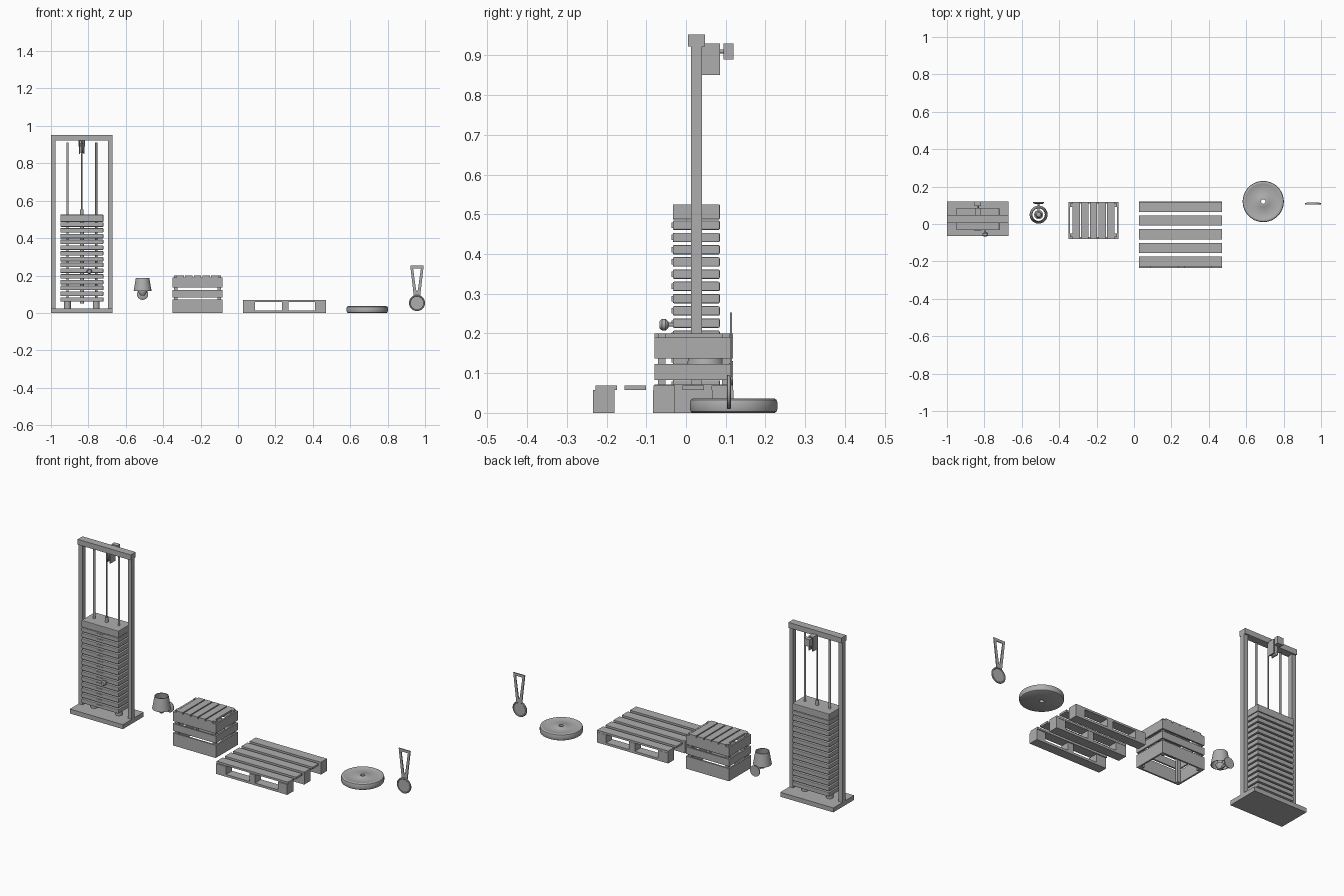
import bpy, bmesh, math
from mathutils import Matrix, Vector

cube = bpy.data.objects.get("Cube")
if cube:
    bpy.data.objects.remove(cube, do_unlink=True)

grey = bpy.data.materials.new("plain grey")
grey.use_nodes = True
grey.diffuse_color = (0.42, 0.42, 0.42, 1)
grey.node_tree.nodes["Principled BSDF"].inputs["Base Color"].default_value = grey.diffuse_color


def finish(name, bm, bevel=0, smooth=False):
    bmesh.ops.recalc_face_normals(bm, faces=bm.faces)
    mesh = bpy.data.meshes.new(name)
    bm.to_mesh(mesh)
    bm.free()
    mesh.materials.append(grey)
    if smooth:
        mesh.shade_smooth()
        mesh.set_sharp_from_angle(angle=math.radians(35))
    obj = bpy.data.objects.new(name, mesh)
    bpy.context.collection.objects.link(obj)
    if bevel:
        mod = obj.modifiers.new("edge bevel", "BEVEL")
        mod.width, mod.segments = bevel, 2
    return obj


def box(name, x, y, z, bevel=0):
    """Box from (min, max) pairs on each axis."""
    bm = bmesh.new()
    bmesh.ops.create_cube(bm, size=1)
    for v in bm.verts:
        v.co = [(lo + hi) / 2 + c * (hi - lo) for c, (lo, hi) in zip(v.co, (x, y, z))]
    return finish(name, bm, bevel)


def lathe(name, profile, origin, axis="Z", closed=False, steps=48):
    """Spin (radius, height) points round an axis through origin."""
    bm = bmesh.new()
    points = profile + profile[:1] if closed else profile
    verts = [bm.verts.new((r, 0, h)) for r, h in points]
    edges = [bm.edges.new(pair) for pair in zip(verts, verts[1:])]
    bmesh.ops.spin(bm, geom=verts + edges, cent=(0, 0, 0), axis=(0, 0, 1),
                   angle=math.tau, steps=steps)
    bmesh.ops.remove_doubles(bm, verts=bm.verts, dist=1e-5)
    turn = {"Z": Matrix(), "Y": Matrix.Rotation(-math.pi / 2, 4, "X"),
            "X": Matrix.Rotation(math.pi / 2, 4, "Y")}[axis]
    bm.transform(Matrix.Translation(origin) @ turn)
    return finish(name, bm, smooth=True)


def rod(name, radius, length, origin, axis="Z", steps=24):
    return lathe(name, [(0, 0), (radius, 0), (radius, length), (0, length)], origin, axis, steps=steps)


def plate(name, outline, y0, y1):
    """Upright plate from an (x, z) outline."""
    bm = bmesh.new()
    face = bm.faces.new([bm.verts.new((x, y0, z)) for x, z in outline])
    new = bmesh.ops.extrude_face_region(bm, geom=[face])["geom"]
    moved = [v for v in new if isinstance(v, bmesh.types.BMVert)]
    bmesh.ops.translate(bm, verts=moved, vec=Vector((0, y1 - y0, 0)))
    return finish(name, bm)


# Weight machine: frame
cx, cy = -0.835, 0.026
box("machine_base", (-1, -0.67), (-0.065, 0.12), (0, 0.025))
box("machine_top_beam", (-1, -0.67), (0.005, 0.048), (0.922, 0.952))
for side, x in (("right", -0.988), ("left", -0.682)):
    box(side + "_post", (x - 0.012, x + 0.012), (0.013, 0.04), (0.025, 0.922))

# Weight machine: stack, guide rods and cable
for i in range(14):
    z = 0.072 + 0.0308 * i
    box(f"stack_plate_{i + 1}", (-0.95, -0.72), (-0.033, 0.085), (z - 0.0118, z + 0.0118), 0.003)
    box(f"plate_tag_{i + 1}", (cx - 0.02, cx + 0.02), (-0.036, -0.033), (z - 0.007, z + 0.007))
box("stack_top_plate", (-0.95, -0.72), (-0.033, 0.085), (0.487, 0.525), 0.002)
for side, x in (("right", cx - 0.077), ("left", cx + 0.077)):
    rod(side + "_guide_rod", 0.006, 0.885, (x, cy, 0.025))
    rod(side + "_rubber_foot", 0.018, 0.038, (x, cy, 0.025))
rod("stack_stem", 0.011, 0.445, (cx, cy, 0.05))
rod("cable_fitting", 0.009, 0.03, (cx, cy, 0.522))
rod("cable", 0.0035, 0.37, (cx, cy, 0.55))
lathe("selector_pin", [(0, 0), (0.009, 0), (0.014, 0.006), (0.014, 0.016),
                       (0.009, 0.022), (0.005, 0.023), (0.005, 0.04), (0, 0.04)],
      (-0.795, -0.067, 0.222), "Y", steps=24)

# Weight machine: pulley
for s in (-1, 1):
    x = cx + s * 0.012
    box("pulley_cheek", (x - 0.003, x + 0.003), (0.04, 0.085), (0.85, 0.93))
lathe("pulley_wheel", [(0, -0.008), (0.028, -0.008), (0.022, 0), (0.028, 0.008), (0, 0.008)],
      (cx, 0.058, 0.882), "X")
box("pulley_block", (cx - 0.015, cx + 0.015), (0.04, 0.085), (0.918, 0.93))
rod("pulley_stub", 0.005, 0.02, (cx, 0.08, 0.91), "Y")
box("pulley_mount", (cx - 0.018, cx + 0.018), (0.095, 0.12), (0.89, 0.93))

# Wall lamp
lx, ly = -0.51, 0.05
lathe("lamp_shade", [(0.048, 0.116), (0.036, 0.187), (0.033, 0.187), (0.045, 0.116)],
      (lx, ly, 0), closed=True)
lathe("lamp_bulb", [(0, 0.172), (0.012, 0.168), (0.019, 0.155), (0.017, 0.143),
                    (0.01, 0.13), (0, 0.13)], (lx, ly, 0), steps=32)
lathe("lamp_socket", [(0, 0.092), (0.01, 0.092), (0.024, 0.112), (0.024, 0.118),
                      (0.013, 0.12), (0.013, 0.138), (0, 0.138)], (lx, ly, 0), steps=32)
rod("lamp_arm", 0.006, 0.06, (lx, ly, 0.1), "Y")
lathe("lamp_wall_mount", [(0, 0), (0.022, 0), (0.03, 0.005), (0.03, 0.01), (0, 0.01)],
      (lx, 0.108, 0.1), "Y")

# Crate, open at the bottom
x0, x1, y0, y1 = -0.35, -0.083, -0.079, 0.118
t = 0.009
for z in ((0, 0.071), (0.083, 0.123), (0.137, 0.19)):
    for y in (y0, y1 - t):
        box("crate_long_board", (x0, x1), (y, y + t), z)
    for x in (x0, x1 - t):
        box("crate_end_board", (x, x + t), (y0 + t, y1 - t), z)
for x in (x0 + t, x1 - t - 0.018):
    for y in (y0 + t, y1 - t - 0.018):
        box("crate_corner_post", (x, x + 0.018), (y, y + 0.018), (0, 0.2))
pitch = 0.046
for i in range(5):
    mid = (x0 + x1) / 2 + (i - 2) * pitch
    box("crate_top_slat", (mid - 0.02, mid + 0.02), (y0, y1), (0.19, 0.2))

# Pallet
for i in range(5):
    y = -0.228 + 0.0732 * i
    box(f"pallet_deck_board_{i + 1}", (0.027, 0.47), (y, y + 0.054), (0.058, 0.069))
for y in (-0.234, -0.083, 0.066):
    ys = (y, y + 0.054)
    box("pallet_runner", (0.027, 0.47), ys, (0, 0.013))
    for xs in ((0.027, 0.09), (0.234, 0.27), (0.413, 0.47)):
        box("pallet_block", xs, ys, (0.013, 0.058))

# Weight disc with a centre hole
lathe("weight_disc", [(0.012, 0), (0.103, 0), (0.108, 0.003), (0.11, 0.009), (0.11, 0.027),
                      (0.108, 0.033), (0.103, 0.036), (0.096, 0.036), (0.092, 0.034),
                      (0.032, 0.034), (0.029, 0.036), (0.012, 0.036)],
      (0.691, 0.12, 0), closed=True, steps=64)

# Medal on a ribbon
mx = 0.957
lathe("medal", [(0, 0.002), (0.035, 0.002), (0.037, 0), (0.041, 0), (0.043, 0.002),
                (0.043, 0.008), (0.041, 0.01), (0.037, 0.01), (0.035, 0.008), (0, 0.008)],
      (mx, 0.103, 0.053), "Y")
for s, side in ((-1, "right"), (1, "left")):
    plate(side + "_ribbon_strap", [(mx + s * a, z) for a, z in (
        (0.036, 0.253), (0.021, 0.238), (0.005, 0.125), (0, 0.11), (0, 0.09), (0.017, 0.09))],
        0.111, 0.116)
plate("ribbon_top", [(mx - 0.036, 0.253), (mx - 0.021, 0.238), (mx + 0.021, 0.238),
                     (mx + 0.036, 0.253)], 0.111, 0.116)
